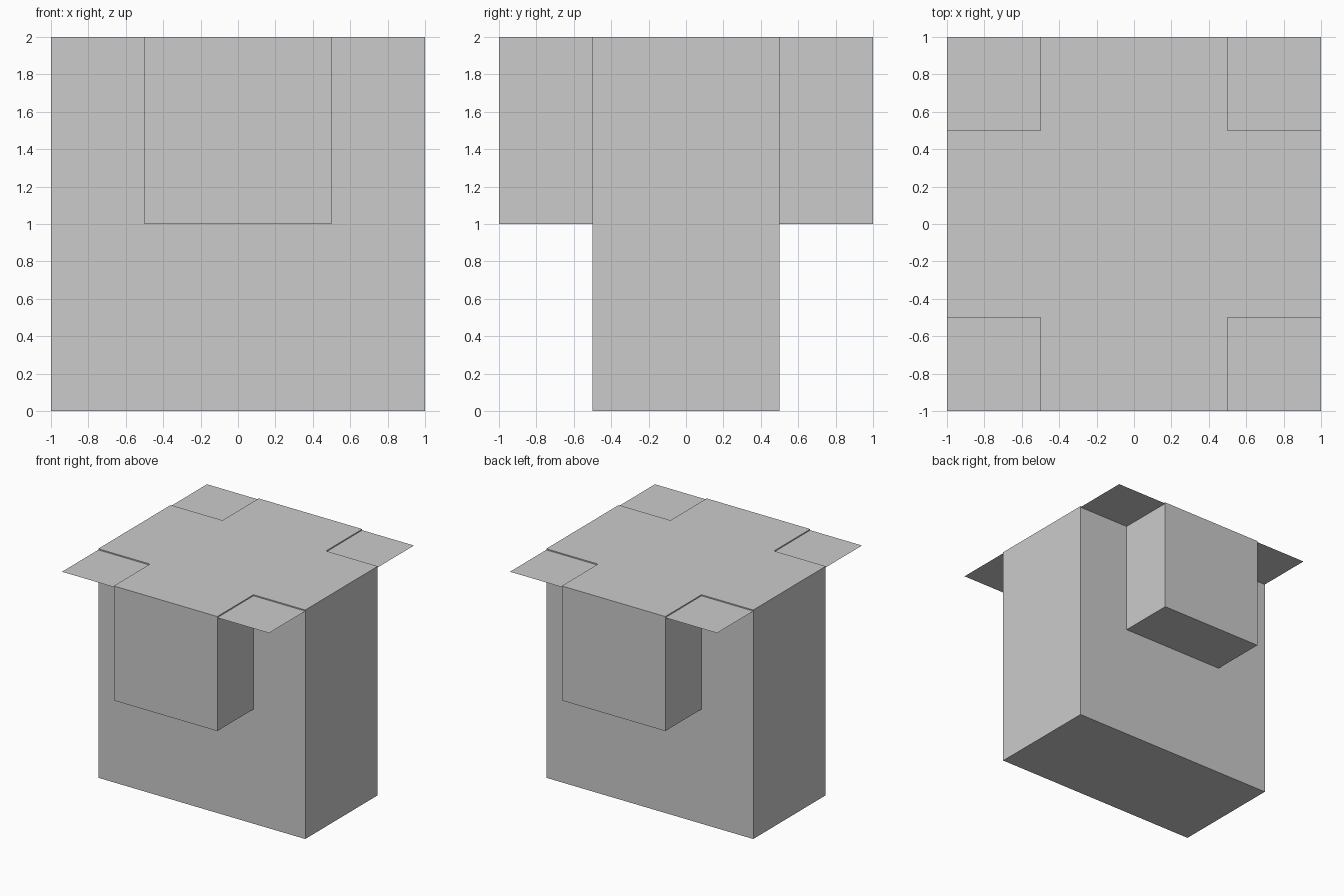
import bpy

if "Cube" in bpy.data.objects:
    bpy.data.objects.remove(bpy.data.objects["Cube"])


def box(name, lo, hi):
    """Axis-aligned box between two corners."""
    bpy.ops.mesh.primitive_cube_add(size=1, location=[(a + b) / 2 for a, b in zip(lo, hi)])
    ob = bpy.context.object
    ob.name = name
    ob.scale = [b - a for a, b in zip(lo, hi)]
    bpy.ops.object.transform_apply(location=False, rotation=False, scale=True)
    return ob


# Main block
box("main_block", (-1, -0.5, 0), (1, 0.5, 2))

# Half-height blocks on the front and back
for name, y in (("front_block", -1), ("back_block", 0.5)):
    box(name, (-0.5, y, 1), (0.5, y + 0.5, 2))

# Paper-thin corner flaps just below the top
for side, x in (("left", -0.75), ("right", 0.75)):
    for end, y in (("front", -0.75), ("back", 0.75)):
        bpy.ops.mesh.primitive_plane_add(size=0.5, location=(x, y, 1.99))
        bpy.context.object.name = f"{end}_{side}_flap"
